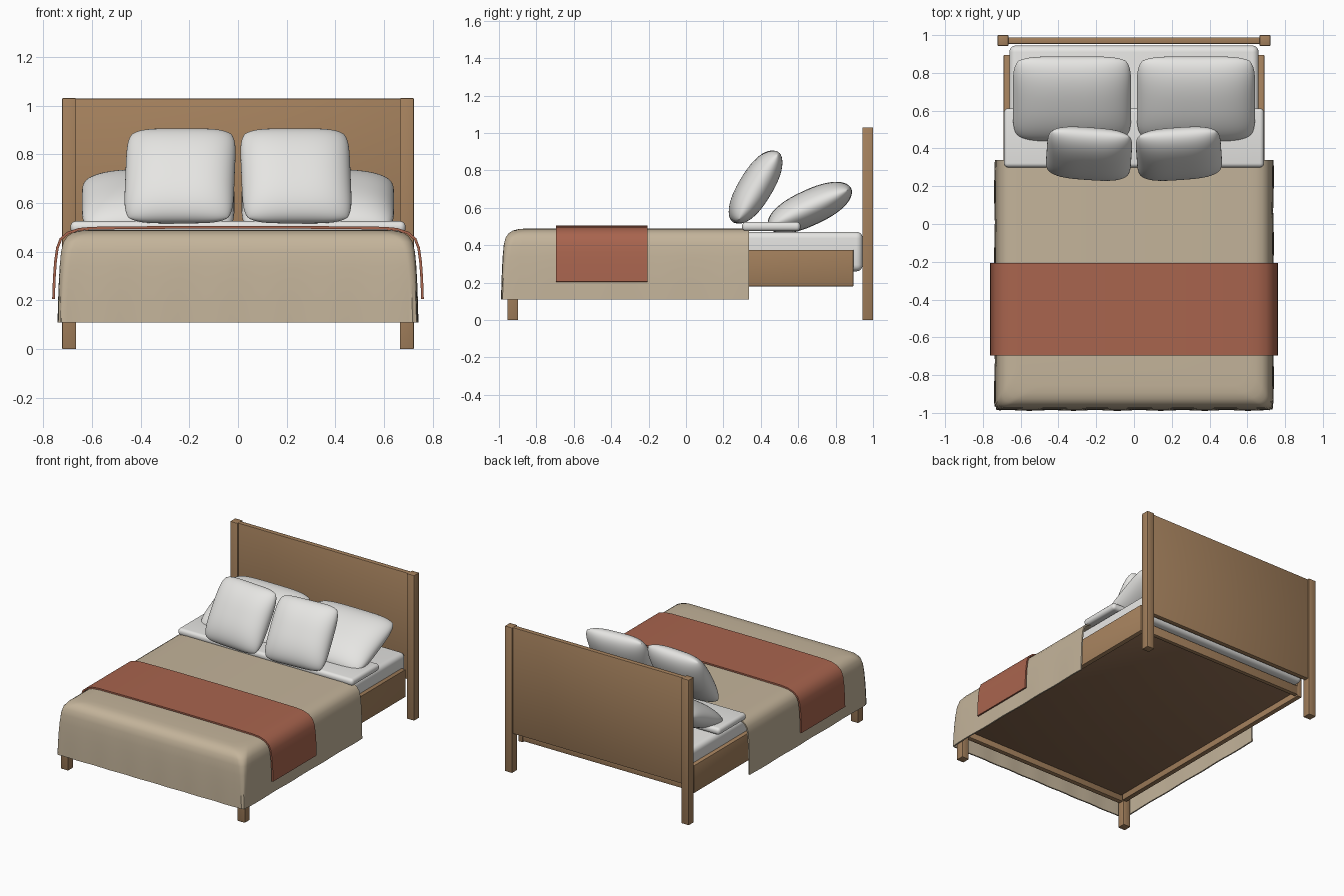
import bpy, bmesh, math
from mathutils import Matrix, Vector

if "Cube" in bpy.data.objects:
    bpy.data.objects.remove(bpy.data.objects["Cube"])


def material(name, rgb):
    m = bpy.data.materials.new(name)
    m.diffuse_color = (*rgb, 1)
    m.use_nodes = True
    m.node_tree.nodes["Principled BSDF"].inputs["Base Color"].default_value = m.diffuse_color
    return m


WOOD = material("oak wood", (0.375, 0.22, 0.11))
DARK = material("dark slat base", (0.27, 0.15, 0.083))
WHITE = material("white linen", (0.79, 0.785, 0.765))
BEIGE = material("beige cover", (0.55, 0.455, 0.325))
RUST = material("rust throw", (0.395, 0.128, 0.076))


def make(name, bm, mat):
    bmesh.ops.recalc_face_normals(bm, faces=bm.faces)
    me = bpy.data.meshes.new(name)
    bm.to_mesh(me)
    bm.free()
    ob = bpy.data.objects.new(name, me)
    me.materials.append(mat)
    bpy.context.collection.objects.link(ob)
    return ob


def box(name, x, y, z, mat, bevel=0.003, segments=2):
    bm = bmesh.new()
    bmesh.ops.create_cube(bm, size=1)
    for v in bm.verts:
        for i, (a, b) in enumerate((x, y, z)):
            v.co[i] = (a + b) / 2 + v.co[i] * (b - a)
    ob = make(name, bm, mat)
    mod = ob.modifiers.new("soft edge", 'BEVEL')
    mod.width, mod.segments = bevel, segments
    return ob


def thicken(ob, t):
    mod = ob.modifiers.new("cloth thickness", 'SOLIDIFY')
    mod.thickness, mod.offset = t, -1


# Wooden frame: posts, feet and rails on both sides
for s, side in ((-1, "left"), (1, "right")):
    def span(a, b):
        return tuple(sorted((s * a, s * b)))
    box(side + "_head_post", span(0.665, 0.722), (0.943, 1.0), (0, 1.03), WOOD)
    box(side + "_foot_leg", span(0.665, 0.722), (-0.955, -0.898), (0, 0.375), WOOD)
    box(side + "_side_rail", span(0.655, 0.69), (-0.9, 0.895), (0.18, 0.375), WOOD)
box("headboard_panel", (-0.668, 0.668), (0.954, 0.988), (0.275, 1.028), WOOD)
box("foot_rail", (-0.668, 0.668), (-0.945, -0.91), (0.18, 0.375), WOOD)
box("head_rail", (-0.656, 0.656), (0.865, 0.895), (0.19, 0.255), WOOD)
box("slat_base", (-0.656, 0.656), (-0.912, 0.867), (0.222, 0.26), DARK)

# Mattress and folded sheet
box("mattress", (-0.66, 0.66), (-0.93, 0.945), (0.26, 0.472), WHITE, 0.035, 5)
box("folded_sheet", (-0.688, 0.688), (0.3, 0.612), (0.475, 0.525), WHITE, 0.022, 5)


# Bed cover: U-shaped rings, open at the head end, stepping down the drape
def cover_path(inset):
    X, Y, r, head = 0.737 - inset, -0.985 + inset, 0.036 + 0.6 * inset, 0.338
    pts = []
    for i in range(24):
        pts.append((Vector((X, head + (Y + r - head) * i / 24)), Vector((1, 0))))
    for i in range(9):
        n = Vector((math.cos(math.pi / 2 * i / 8), -math.sin(math.pi / 2 * i / 8)))
        pts.append((Vector((X - r, Y + r)) + n * r, n))
    for i in range(1, 20):
        pts.append((Vector(((X - r) * (1 - i / 20), Y)), Vector((0, -1))))
    pts.append((Vector((0, Y)), Vector((0, -1))))
    return pts + [(Vector((-p.x, p.y)), Vector((-n.x, n.y))) for p, n in pts[-2::-1]]


profile = [(0.125, 0.489), (0.09, 0.486), (0.06, 0.479), (0.037, 0.464), (0.02, 0.44),
           (0.011, 0.40), (0.006, 0.34), (0.003, 0.27), (0.001, 0.19), (0, 0.11)]
bm = bmesh.new()
rings = []
for inset, z in profile:
    drop = max(0, (0.44 - z) / 0.33)
    ring = []
    for k, (p, n) in enumerate(cover_path(inset)):
        corner = 1 if 0.05 < n.x * n.x < 0.95 else 0
        wave = drop * (0.002 * (1 + math.sin(k * 0.95)) + 0.003 * corner * (1 + math.sin(k * 2.1)))
        q = p + n * wave
        ring.append(bm.verts.new((q.x, q.y, z)))
    rings.append(ring)
for a, b in zip(rings, rings[1:]):
    for i in range(len(a) - 1):
        bm.faces.new((a[i], a[i + 1], b[i + 1], b[i]))
bm.faces.new(rings[0])
thicken(make("bed_cover", bm, BEIGE), 0.01)

# Throw blanket across the foot of the bed
half = [(0, 0.506), (0.3, 0.505), (0.6, 0.502), (0.655, 0.497), (0.70, 0.482), (0.732, 0.455),
        (0.747, 0.417), (0.755, 0.36), (0.760, 0.29), (0.763, 0.205)]
section = [(-x, z) for x, z in half[:0:-1]] + half
bm = bmesh.new()
rows = [[bm.verts.new((x, y, z)) for x, z in section] for y in (-0.696, -0.207)]
for i in range(len(section) - 1):
    bm.faces.new((rows[0][i], rows[0][i + 1], rows[1][i + 1], rows[1][i]))
thicken(make("throw_blanket", bm, RUST), 0.011)


# Pillows: two puffed grids sharing a rim
def pillow(name, centre, size, tilt, turn):
    n = 28
    bm = bmesh.new()
    for face in (-1, 1):
        grid = []
        for i in range(n + 1):
            row = []
            for j in range(n + 1):
                u = math.sin(math.pi * (i / n - 0.5))
                v = math.sin(math.pi * (j / n - 0.5))
                puff = math.sqrt(max(0, (1 - abs(u) ** 3) * (1 - abs(v) ** 2.4)))
                row.append(bm.verts.new((size[0] * u * (1 - 0.09 * abs(v) ** 6),
                                         size[1] * v * (1 - 0.09 * abs(u) ** 6),
                                         size[2] * face * puff)))
            grid.append(row)
        for i in range(n):
            for j in range(n):
                bm.faces.new((grid[i][j], grid[i + 1][j], grid[i + 1][j + 1], grid[i][j + 1]))
    bmesh.ops.remove_doubles(bm, verts=bm.verts, dist=0.0002)
    ob = make(name, bm, WHITE)
    ob.data.transform(Matrix.Translation(centre) @ Matrix.Rotation(math.radians(turn), 4, 'Z')
                      @ Matrix.Rotation(math.radians(tilt), 4, 'X'))


for s, side in ((-1, "left"), (1, "right")):
    pillow(side + "_back_pillow", (s * 0.328, 0.662, 0.601), (0.313, 0.244, 0.095), 25, 0)
    pillow(side + "_front_pillow", (s * 0.238, 0.372, 0.711), (0.225, 0.22, 0.088), 59, s * 4)

# Apply modifiers and smooth
for ob in bpy.context.scene.objects:
    ob.select_set(True)
    bpy.context.view_layer.objects.active = ob
bpy.ops.object.convert(target='MESH')
bpy.ops.object.shade_smooth_by_angle(angle=math.radians(40))
